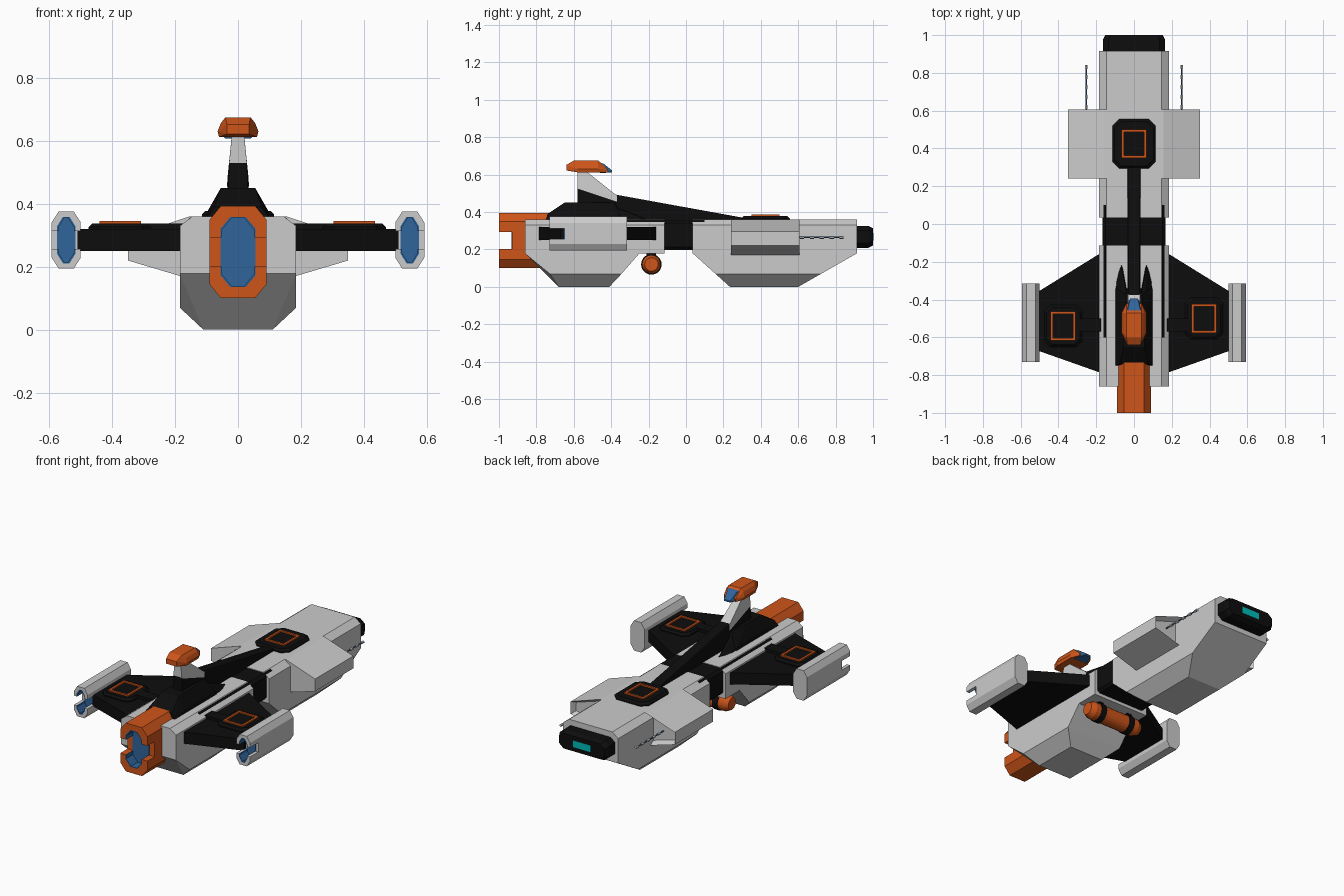
import bpy, bmesh, math
from mathutils import Matrix

if "Cube" in bpy.data.objects:
    bpy.data.objects.remove(bpy.data.objects["Cube"])


def mat(name, r, g, b):
    m = bpy.data.materials.new(name)
    m.diffuse_color = (r, g, b, 1)
    m.use_nodes = True
    m.node_tree.nodes["Principled BSDF"].inputs["Base Color"].default_value = m.diffuse_color
    return m


BLACK = mat("black", 0.004, 0.004, 0.004)
ORANGE = mat("orange", 0.62, 0.09, 0.01)
BLUE = mat("blue", 0.03, 0.13, 0.33)
CYAN = mat("cyan", 0.0, 0.5, 0.5)


def finish(name, bm, m=None):
    bmesh.ops.recalc_face_normals(bm, faces=bm.faces[:])
    me = bpy.data.meshes.new(name)
    bm.to_mesh(me)
    bm.free()
    ob = bpy.data.objects.new(name, me)
    bpy.context.collection.objects.link(ob)
    if m:
        me.materials.append(m)
    return ob


def hull(name, pts, m=None, mirror=True):
    """Convex solid around points, optionally mirrored in x."""
    bm = bmesh.new()
    for x, y, z in pts:
        bm.verts.new((x, y, z))
        if mirror:
            bm.verts.new((-x, y, z))
    bmesh.ops.remove_doubles(bm, verts=bm.verts[:], dist=1e-5)
    bmesh.ops.convex_hull(bm, input=bm.verts[:])
    junk = [v for v in bm.verts if not v.link_faces]
    bmesh.ops.delete(bm, geom=junk, context='VERTS')
    bmesh.ops.dissolve_limit(bm, angle_limit=0.01, verts=bm.verts[:], edges=bm.edges[:])
    return finish(name, bm, m)


def prism(name, profile, y0, y1, m=None):
    """Extrude an (x, z) profile along y."""
    bm = bmesh.new()
    f = bm.faces.new([bm.verts.new((x, y0, z)) for x, z in profile])
    ext = bmesh.ops.extrude_face_region(bm, geom=[f], use_keep_orig=True)["geom"]
    for v in ext:
        if isinstance(v, bmesh.types.BMVert):
            v.co.y = y1
    return finish(name, bm, m)


def octagon(cx, cz, w, h, a, b):
    q = [(w, h - b), (w - a, h)]
    half = q + [(-x, z) for x, z in reversed(q)]
    return [(cx + x, cz + z) for x, z in half + [(-x, -z) for x, z in half]]


def nozzle(name, cx, cz, w, h, a, b, t, gap, y0, yn, y1, m):
    """Octagonal engine pod whose open mouth has a slot in each side."""
    prism(name + "_body", octagon(cx, cz, w, h, a, b), yn, y1, m)
    prism(name + "_glow", octagon(cx, cz, w - t, h - t, a * .85, b * .85), yn - .004, yn + .02, BLUE)
    for part, s in (("upper", 1), ("lower", -1)):
        for kind, e, k, mm in (("lip", 0, t, m), ("lining", t, .004, BLUE)):
            def arc(d):
                ww, hh, f = w - d, h - d, 1 if d == 0 else .85
                return [(ww, gap), (ww, hh - b * f), (ww - a * f, hh),
                        (-ww + a * f, hh), (-ww, hh - b * f), (-ww, gap)]
            loop = arc(e) + arc(e + k)[::-1]
            prism(f"{name}_{part}_{kind}", [(cx + x, cz + s * z) for x, z in loop], y0, yn, mm)


def pad(name, cx, cy, wx, wy, c, z0, z1):
    """Raised black hatch with a square orange frame."""
    pts = []
    for z, k in ((z0, 0), (z1 - .012, 0), (z1, .012)):
        pts += [(x, y, z) for x, y in octagon(cx, cy, wx - k, wy - k, c, c)]
    hull(name, pts, BLACK, False)
    bm = bmesh.new()
    corners = ((-1, -1), (1, -1), (1, 1), (-1, 1))
    f = bm.faces.new([bm.verts.new((cx + .066 * i, cy + .076 * j, z1 + .004)) for i, j in corners])
    f.normal_update()
    bmesh.ops.inset_individual(bm, faces=[f], thickness=.018)
    bmesh.ops.delete(bm, geom=[f], context='FACES')
    ob = finish(name + "_frame", bm, ORANGE)
    sol = ob.modifiers.new("thickness", 'SOLIDIFY')
    sol.thickness, sol.offset = .008, 0


def rod(name, loc, axis, r, length, m=None, seg=8, r2=None):
    bm = bmesh.new()
    rot = Matrix.Rotation(math.pi / 2, 4, 'Y') if axis == 'X' else Matrix.Rotation(-math.pi / 2, 4, 'X')
    bmesh.ops.create_cone(bm, cap_ends=True, segments=seg, radius1=r, radius2=r if r2 is None else r2,
                          depth=length, matrix=Matrix.Translation(loc) @ rot)
    return finish(name, bm, m)


# long cargo hull at the +y end
hull("long_hull", [(x, y, z) for y in (.035, .915) for x, z in ((.145, .36), (.185, .33), (.185, .18))]
     + [(.185, .157, .07), (.185, .723, .07), (.11, .235, 0), (.11, .60, 0)])

# side pods on the long hull, with recessed ends and antennas
for side, s in (("right", 1), ("left", -1)):
    ob = prism(side + "_side_pod", [(s * x, z) for x, z in ((.13, .36), (.155, .36), (.35, .295), (.35, .22), (.165, .165), (.13, .165))],
               .24, .607)
    bm = bmesh.new()
    bm.from_mesh(ob.data)
    bm.normal_update()
    end = [f for f in bm.faces if f.normal.y > .9]
    bmesh.ops.inset_individual(bm, faces=end, thickness=.02, depth=-.03)
    bm.to_mesh(ob.data)
    bm.free()
    rod(side + "_antenna", (s * .252, .705, .265), 'Y', .004, .27, BLUE, 6)
    for i in range(5):
        rod(f"{side}_antenna_collar_{i}", (s * .252, .62 + i * .053, .265), 'Y', .008, .022, None, 6)

# bridge with lit window
bridge = []
for y, k in ((.90, 0), (.975, 0), (1.0, .012)):
    bridge += [(x, y, z) for x, z in octagon(0, .267, .165 - k, .058 - k, .03, .025)]
hull("bridge", bridge, BLACK, False)
prism("bridge_window", octagon(0, .267, .06, .02, .001, .001), .99, 1.0015, CYAN)

# black core joining both hulls
prism("core", octagon(0, .277, .167, .08, .015, .015), -.6, .1, BLACK)

# engine hull and its square end section
hull("engine_hull", [(x, y, z) for y in (-.86, -.25) for x, z in ((.145, .36), (.185, .33), (.185, .178))]
     + [(.185, -.728, .07), (.12, -.68, .03), (.11, -.68, 0), (.11, -.41, 0), (.185, -.344, .07)])
hull("engine_hull_end", [(x, y, z) for y in (-.3, -.115)
                         for x, z in ((.145, .36), (.185, .33), (.185, .178))])

# main engine
nozzle("main_engine", 0, .247, .091, .147, .037, .045, .035, .046, -1, -.93, -.73, ORANGE)

# dorsal block, prongs, sloping spine
hull("dorsal_block", [(.1, -.75, .355), (.075, -.74, .39), (.055, -.65, .45), (.055, -.5, .45),
                      (.095, -.65, .38), (.095, -.36, .38), (.1, -.34, .355), (.04, -.38, .45)], BLACK)
for side, s in (("right", 1), ("left", -1)):
    hull(side + "_dorsal_prong", [(s * x, y, z) for x, y, z in (
        (.1, -.45, .355), (.04, -.45, .355), (.055, -.45, .44), (.09, -.45, .38), (.04, -.36, .42),
        (.095, -.3, .355), (.04, -.34, .355), (.062, -.22, .355), (.068, -.22, .365))], BLACK, False)
hull("spine", [(.035, -.58, .36), (.035, -.37, .36), (.028, -.58, .53), (.033, -.37, .482),
               (.033, .33, .365), (.033, .33, .34)], BLACK)

# pylon and lookout cabin
hull("pylon", [(.029, -.58, .525), (.02, -.58, .615), (.02, -.53, .615), (.035, -.37, .455), (.033, -.37, .488)])
hull("lookout_cabin", [(.035, -.64, .622), (.035, -.64, .652), (.04, -.60, .675), (.04, -.47, .675),
                       (.055, -.58, .656), (.055, -.47, .656), (.065, -.58, .63), (.065, -.47, .63),
                       (.06, -.58, .612), (.06, -.47, .612), (.04, -.42, .612), (.04, -.42, .63)], ORANGE)
hull("lookout_canopy", [(.036, -.48, .672), (.046, -.48, .655), (.052, -.46, .62), (.04, -.46, .608),
                        (.02, -.395, .612), (.02, -.395, .622), (.03, -.44, .658)], BLUE)

# wings with end nacelles, hatch pads and root brackets
WING = ((.17, -.15), (.27, -.27), (.51, -.36), (.51, -.67), (.17, -.79))
for side, s, px, py in (("right", 1, .37, -.5), ("left", -1, -.375, -.54)):
    hull(side + "_wing", [(s * x, y, z) for x, y in WING for z in (.25, .32)], BLACK, False)
    pad(side + "_wing_hatch", px, py, .1, .11, .03, .31, .338)
    hull(side + "_wing_bracket", [(s * x, y, z) for x in (.175, .29) for y in (-.57, -.50) for z in (.3, .338)],
         BLACK, False)
    nozzle(side + "_nacelle", s * .546, .285, .046, .091, .022, .035, .017, .028, -.73, -.65, -.315, None)

# hatch on the long hull
pad("hull_hatch", 0, .425, .115, .13, .035, .34, .378)

# slung canister with clamps
rod("canister", (0, -.185, .12), 'X', .05, .30, ORANGE, 20)
for side, s in (("right", 1), ("left", -1)):
    r1, r2 = (.05, .036) if s > 0 else (.036, .05)
    rod(side + "_canister_cap", (s * .165, -.185, .12), 'X', r1, .03, ORANGE, 20, r2)
    rod(side + "_canister_clamp", (s * .10, -.185, .12), 'X', .055, .035, BLACK, 20)
    hull(side + "_canister_mount", [(s * x, y, z) for x in (.085, .115) for y in (-.21, -.16) for z in (.13, .19)],
         BLACK, False)
